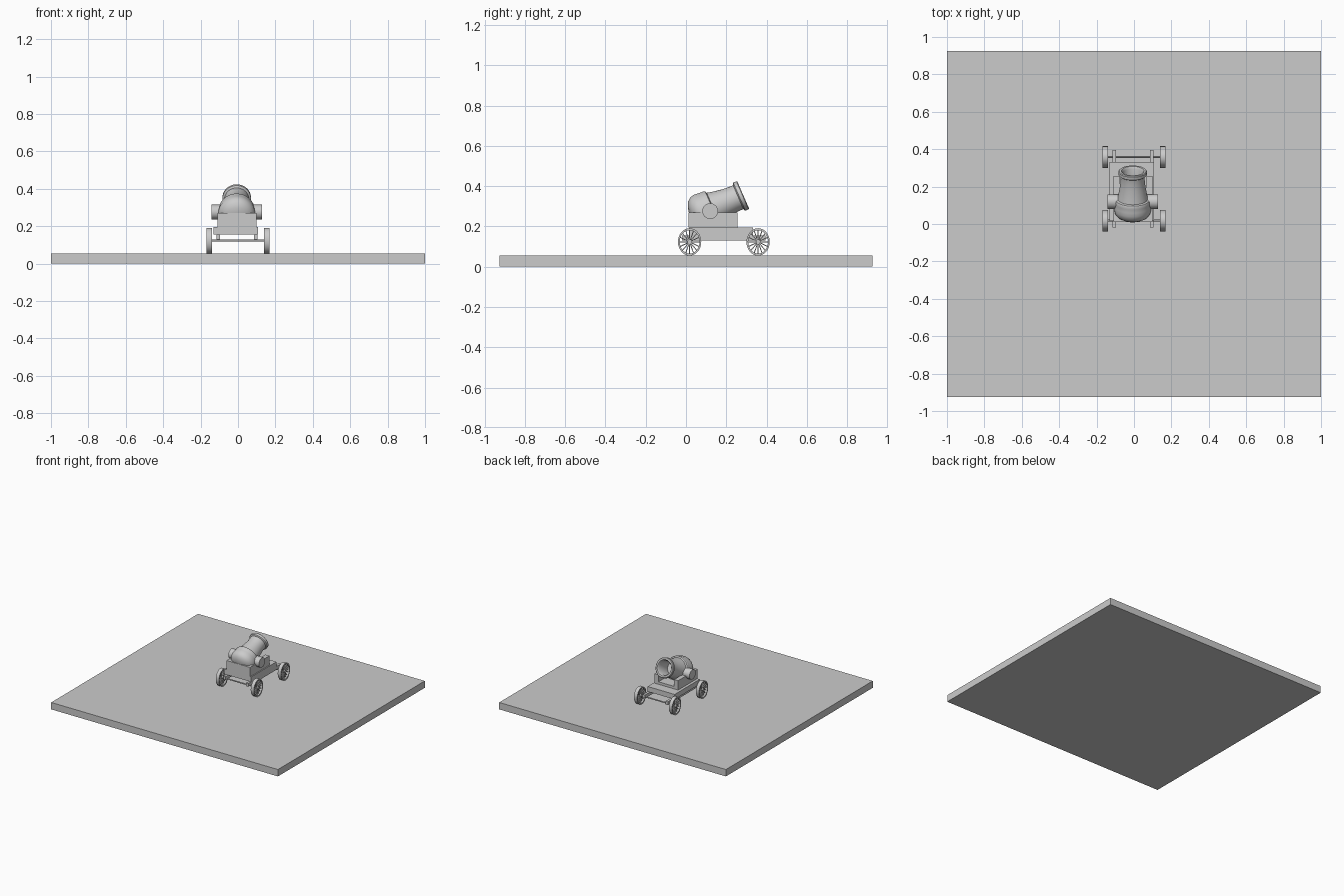
import bpy, bmesh, math
from mathutils import Matrix, Vector

cube = bpy.data.objects.get("Cube")
if cube:
    bpy.data.objects.remove(cube, do_unlink=True)

grey = bpy.data.materials.new("plain grey")
grey.use_nodes = True
grey.diffuse_color = (0.6, 0.6, 0.6, 1)
grey.node_tree.nodes["Principled BSDF"].inputs["Base Color"].default_value = (0.6, 0.6, 0.6, 1)


def finish(name, bm, smooth=False):
    bmesh.ops.recalc_face_normals(bm, faces=bm.faces)
    mesh = bpy.data.meshes.new(name)
    bm.to_mesh(mesh)
    bm.free()
    mesh.materials.append(grey)
    ob = bpy.data.objects.new(name, mesh)
    bpy.context.collection.objects.link(ob)
    if smooth:
        bpy.ops.object.select_all(action='DESELECT')
        ob.select_set(True)
        bpy.context.view_layer.objects.active = ob
        bpy.ops.object.shade_smooth_by_angle(angle=math.radians(35))
    return ob


def add_box(bm, x, y, z):
    """Box from (min, max) ranges."""
    r = (x, y, z)
    mid = Matrix.Translation([(a + b) / 2 for a, b in r])
    size = Matrix.Diagonal([b - a for a, b in r] + [1])
    bmesh.ops.create_cube(bm, size=1, matrix=mid @ size)


def box(name, x, y, z):
    bm = bmesh.new()
    add_box(bm, x, y, z)
    return finish(name, bm)


def add_lathe(bm, profile, matrix, steps=32):
    """Spin (radius, height) points around z, then place the result."""
    verts = [bm.verts.new((r, 0, h)) for r, h in profile]
    edges = [bm.edges.new(p) for p in zip(verts, verts[1:])]
    old = set(bm.verts) - set(verts)
    bmesh.ops.spin(bm, geom=verts + edges, cent=(0, 0, 0), axis=(0, 0, 1),
                   angle=math.tau, steps=steps, use_merge=False)
    new = [v for v in bm.verts if v not in old]
    bmesh.ops.remove_doubles(bm, verts=new, dist=0.0002)
    bmesh.ops.transform(bm, matrix=matrix, verts=[v for v in bm.verts if v not in old])


def along_x(x, y, z):
    return Matrix.Translation((x, y, z)) @ Matrix.Rotation(math.pi / 2, 4, 'Y')


def rod(name, radius, x, y, z):
    bm = bmesh.new()
    half = (x[1] - x[0]) / 2
    add_lathe(bm, [(0, -half), (radius, -half), (radius, half), (0, half)],
              along_x(x[0] + half, y, z))
    return finish(name, bm, True)


# Ground slab
box("base_slab", (-1, 1), (-0.925, 0.925), (0, 0.055))

# Carriage: bed, long rails and the cradle that holds the barrel
box("carriage_bed", (-0.132, 0.106), (0.015, 0.332), (0.155, 0.195))
for side, x in (("right", -0.106), ("left", 0.095)):
    box(side + "_rail", (x - 0.01, x + 0.01), (-0.02, 0.395), (0.13, 0.156))
box("cradle_floor", (-0.11, 0.098), (0.012, 0.256), (0.195, 0.215))
for side, x in (("right", (-0.11, -0.075)), ("left", (0.063, 0.098))):
    box(side + "_cheek", x, (0.012, 0.256), (0.215, 0.27))
box("cradle_front_wall", (-0.075, 0.063), (0.012, 0.04), (0.215, 0.27))

# Wheels and axles; the wheels are slightly taller than long
AXLE_Z, WHEEL_R, HALF_W = 0.123, 0.068, 0.014
for end, y in (("front", 0.018), ("back", 0.358)):
    rod(end + "_axle", 0.005, (-0.15, 0.15), y, AXLE_Z)
    for side, x in (("right", -0.154), ("left", 0.154)):
        bm = bmesh.new()
        inner = WHEEL_R - 0.010
        w = HALF_W
        add_lathe(bm, [(inner, -w), (WHEEL_R, -w), (WHEEL_R, w), (inner, w), (inner, -w)],
                  Matrix())
        add_lathe(bm, [(0, -w), (0.013, -w), (0.013, w), (0, w)], Matrix(), 20)
        for i in range(16):
            turn = Matrix.Rotation(math.tau * i / 16, 4, 'Z')
            spoke = Matrix.Translation((0.036, 0, 0)) @ Matrix.Diagonal((0.05, 0.005, 0.008, 1))
            bmesh.ops.create_cube(bm, size=1, matrix=turn @ spoke)
        squash = Matrix.Diagonal((1, 0.85, 1, 1))
        bm.transform(Matrix.Translation((x, y, AXLE_Z)) @ squash @ along_x(0, 0, 0))
        finish(f"{end}_{side}_wheel", bm, True)

# Barrel: bore, muzzle ring, tapering body, band and rounded breech
profile = [(0, -0.13), (0.052, -0.13), (0.052, -0.012), (0.060, 0), (0.072, 0),
           (0.076, -0.004), (0.076, -0.021), (0.071, -0.025), (0.065, -0.027),
           (0.064, -0.05), (0.068, -0.09), (0.076, -0.135), (0.082, -0.162),
           (0.092, -0.166), (0.096, -0.174), (0.095, -0.186), (0.097, -0.205),
           (0.099, -0.225), (0.094, -0.245), (0.081, -0.262), (0.058, -0.275),
           (0.03, -0.282), (0, -0.284)]
bm = bmesh.new()
tilt = Vector((0, 0.92, 0.4)).to_track_quat('Z', 'X').to_matrix().to_4x4()
add_lathe(bm, profile, Matrix.Translation((-0.007, 0.284, 0.356)) @ tilt, 48)
finish("barrel", bm, True)

# Trunnions the barrel pivots on
for side, x in (("right", (-0.142, -0.07)), ("left", (0.056, 0.128))):
    rod(side + "_trunnion", 0.039, x, 0.12, 0.276)
